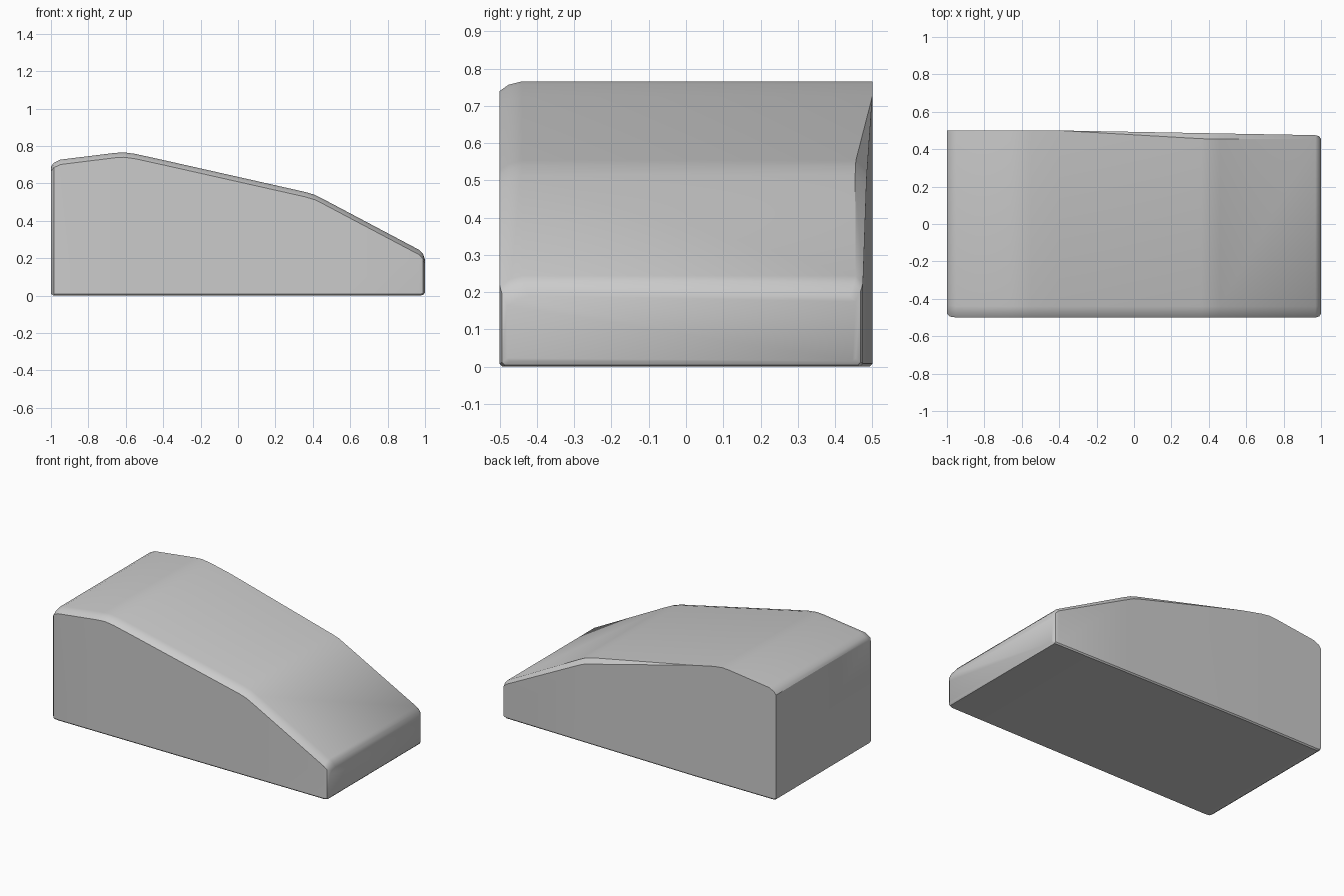
import bpy, bmesh, math

default_cube = bpy.data.objects.get("Cube")
if default_cube:
    bpy.data.objects.remove(default_cube, do_unlink=True)

# Single grey body colour
grey = bpy.data.materials.new("light grey")
grey.use_nodes = True
colour = (0.6, 0.6, 0.6, 1)
grey.diffuse_color = colour
grey.node_tree.nodes["Principled BSDF"].inputs["Base Color"].default_value = colour


def cross_section(x, top, back, front, chamfer, low):
    """Outline of the block at one x, with a soft front top edge and a back chamfer."""
    soft_width, soft_drop, base_edge = 0.06, 0.026, 0.008
    outline = [
        (front + base_edge, low),
        (front, low + base_edge),
        (front, top - soft_drop),
        (front + soft_width * 0.4, top - soft_drop * 0.35),
        (front + soft_width, top),
        (back - chamfer, top),
        (back, top - chamfer),
        (back, low + base_edge),
        (back - base_edge, low),
    ]
    return [(x, y, z) for y, z in outline]


# Stations from the tall end to the nose: x, top, back, front, chamfer, underside
stations = [
    (-1.0, 0.69, 0.5, -0.48, 0, 0.01),
    (-0.985, 0.71, 0.5, -0.495, 0, 0),
    (-0.95, 0.727, 0.5, -0.5, 0, 0),
    (-0.66, 0.763, 0.5, -0.5, 0, 0),
    (-0.61, 0.766, 0.5, -0.5, 0, 0),
    (-0.55, 0.758, 0.5, -0.5, 0, 0),
    (-0.4, 0.725, 0.5, -0.5, 0, 0),
    (0.36, 0.554, 0.486, -0.5, 0.03, 0),
    (0.41, 0.539, 0.485, -0.5, 0.03, 0),
    (0.46, 0.514, 0.484, -0.5, 0.03, 0),
    (0.97, 0.244, 0.475, -0.5, 0.02, 0),
    (0.99, 0.222, 0.469, -0.494, 0.018, 0.004),
    (1.0, 0.19, 0.455, -0.48, 0.015, 0.015),
]

# Loft the stations into one closed block
bm = bmesh.new()
rings = [[bm.verts.new(p) for p in cross_section(*s)] for s in stations]
for ring, following in zip(rings, rings[1:]):
    for i in range(len(ring)):
        j = (i + 1) % len(ring)
        bm.faces.new((ring[i], ring[j], following[j], following[i]))
bm.faces.new(rings[0])
bm.faces.new(rings[-1])
bmesh.ops.remove_doubles(bm, verts=bm.verts, dist=0.0005)
bmesh.ops.recalc_face_normals(bm, faces=bm.faces)

mesh = bpy.data.meshes.new("wedge_block")
bm.to_mesh(mesh)
bm.free()
mesh.materials.append(grey)
block = bpy.data.objects.new("wedge_block", mesh)
bpy.context.collection.objects.link(block)

# Smooth the soft edges and keep the hard ones crisp
bpy.ops.object.select_all(action="DESELECT")
block.select_set(True)
bpy.context.view_layer.objects.active = block
bpy.ops.object.shade_smooth_by_angle(angle=math.radians(35))
